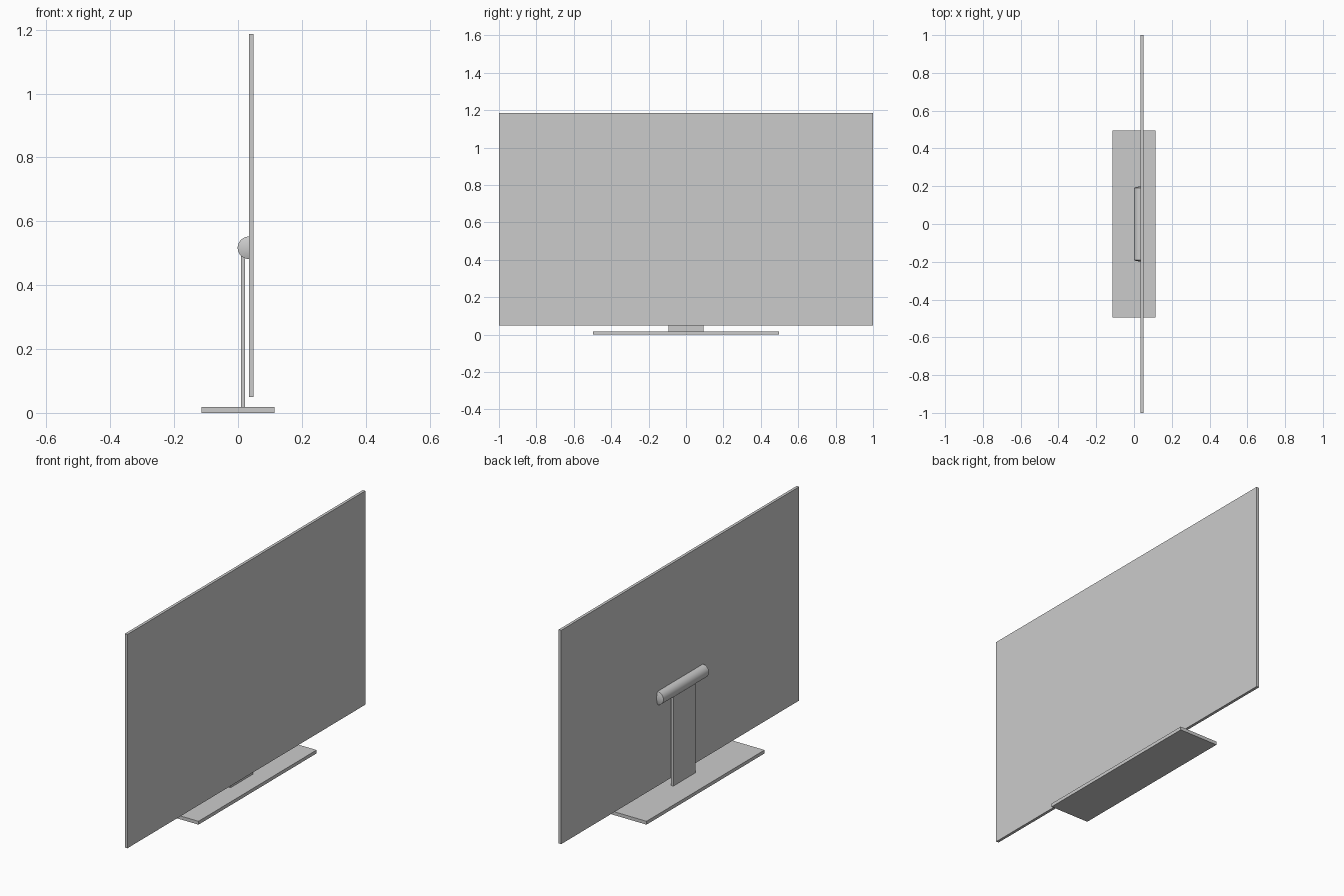
import bpy, bmesh, math
from mathutils import Vector

if "Cube" in bpy.data.objects:
    bpy.data.objects.remove(bpy.data.objects["Cube"])


def finish(bm, name):
    bmesh.ops.recalc_face_normals(bm, faces=bm.faces)
    mesh = bpy.data.meshes.new(name)
    bm.to_mesh(mesh)
    bm.free()
    obj = bpy.data.objects.new(name, mesh)
    bpy.context.collection.objects.link(obj)
    return obj


def box(name, lo, hi):
    lo, hi = Vector(lo), Vector(hi)
    bm = bmesh.new()
    bmesh.ops.create_cube(bm, size=1)
    bmesh.ops.scale(bm, vec=hi - lo, verts=bm.verts)
    bmesh.ops.translate(bm, vec=(lo + hi) / 2, verts=bm.verts)
    return finish(bm, name)


BACK_X = 0.034   # rear plane of the screen panel

# Flat screen, upright and base plate
box("screen_panel", (BACK_X, -1.0, 0.049), (0.049, 1.0, 1.186))
box("upright", (0.009, -0.094, 0.017), (0.022, 0.094, 0.51))
box("base_plate", (-0.115, -0.496, 0), (0.115, 0.496, 0.018))

# Half-round hinge with gently domed ends, spun around the y axis
end = [(0.0, 0.198), (0.012, 0.1972), (0.024, 0.195), (0.035, 0.191)]
profile = end + [(r, -y) for r, y in reversed(end)]
center = Vector((BACK_X, 0, 0.517))
bm = bmesh.new()
verts = [bm.verts.new(center + Vector((0, y, r))) for r, y in profile]
edges = [bm.edges.new(pair) for pair in zip(verts, verts[1:])]
bmesh.ops.spin(bm, geom=verts + edges, cent=center, axis=(0, 1, 0),
               angle=-math.pi, steps=32)
bmesh.ops.remove_doubles(bm, verts=bm.verts, dist=1e-5)
bmesh.ops.holes_fill(bm, edges=[e for e in bm.edges if e.is_boundary])
hinge = finish(bm, "hinge_barrel")
bpy.context.view_layer.objects.active = hinge
hinge.select_set(True)
bpy.ops.object.shade_smooth_by_angle(angle=math.radians(30))
